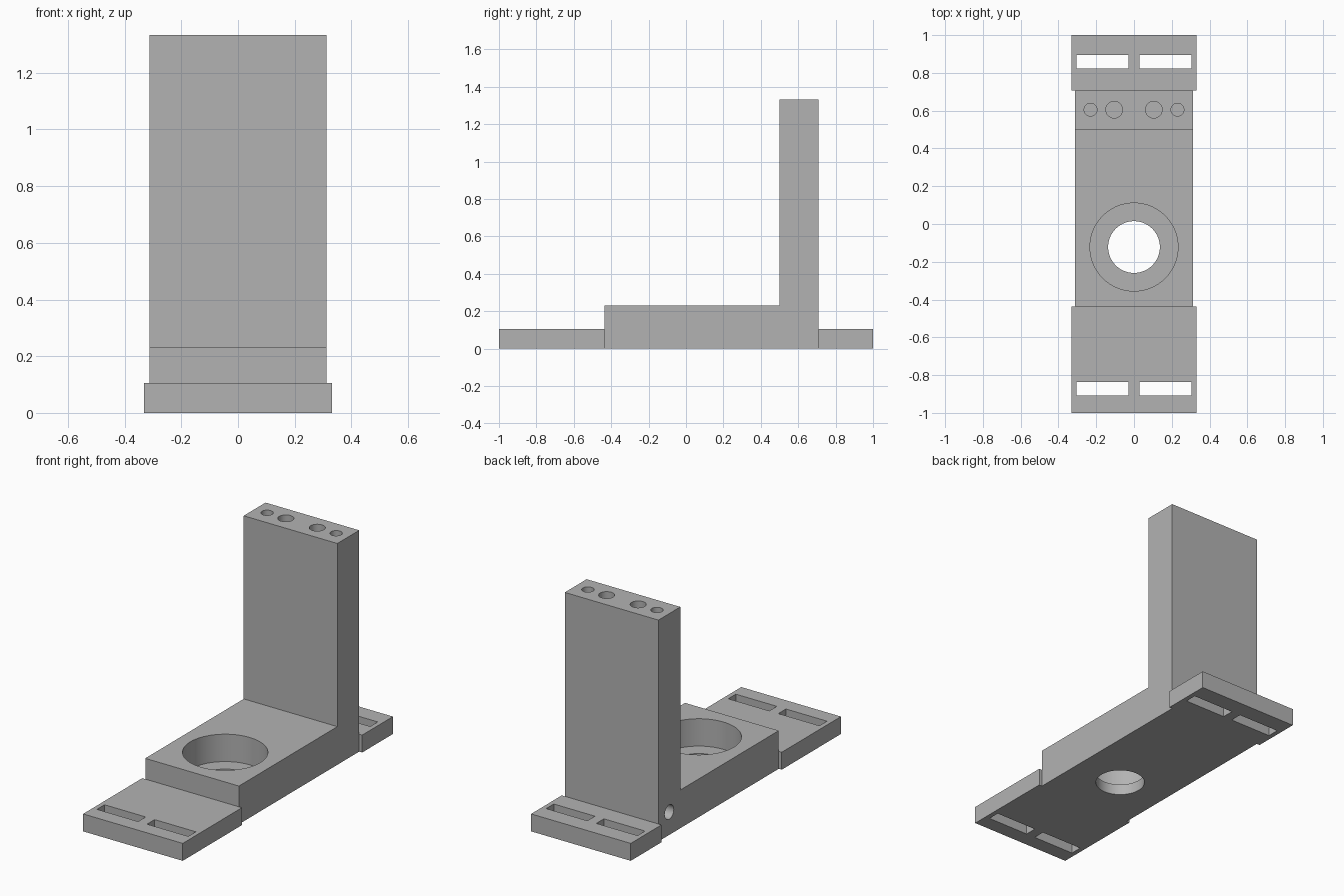
import bpy
import bmesh
import math
from mathutils import Matrix, Vector

cube = bpy.data.objects.get("Cube")
if cube:
    bpy.data.objects.remove(cube, do_unlink=True)

# Single grey material
grey = bpy.data.materials.new("plain grey")
grey.use_nodes = True
grey_value = (0.45, 0.45, 0.45, 1)
grey.diffuse_color = grey_value
bsdf = next(n for n in grey.node_tree.nodes if n.type == "BSDF_PRINCIPLED")
bsdf.inputs["Base Color"].default_value = grey_value


def finish(name, bm):
    bmesh.ops.recalc_face_normals(bm, faces=bm.faces)
    mesh = bpy.data.meshes.new(name)
    bm.to_mesh(mesh)
    bm.free()
    mesh.materials.append(grey)
    obj = bpy.data.objects.new(name, mesh)
    bpy.context.collection.objects.link(obj)
    return obj


def box(name, low, high):
    low, high = Vector(low), Vector(high)
    bm = bmesh.new()
    place = Matrix.Translation((low + high) / 2) @ Matrix.Diagonal((high - low).to_4d())
    bmesh.ops.create_cube(bm, size=1, matrix=place)
    return finish(name, bm)


def rod(name, start, end, radius, sides=48):
    start, end = Vector(start), Vector(end)
    axis = end - start
    turn = axis.to_track_quat("Z", "Y").to_matrix().to_4x4()
    bm = bmesh.new()
    bmesh.ops.create_cone(bm, cap_ends=True, segments=sides, radius1=radius, radius2=radius,
                          depth=axis.length, matrix=Matrix.Translation((start + end) / 2) @ turn)
    return finish(name, bm)


def cut(target, cutters):
    """Subtract every cutter, then remove it."""
    bpy.context.view_layer.objects.active = target
    for cutter in cutters:
        cutter.hide_render = True
        mod = target.modifiers.new("cut", "BOOLEAN")
        mod.operation = "DIFFERENCE"
        mod.solver = "EXACT"
        mod.object = cutter
        bpy.ops.object.modifier_apply(modifier=mod.name)
        bpy.data.objects.remove(cutter, do_unlink=True)


# Main bracket: L-shaped side profile extruded across the width
half_width = 0.312
front, step, back = -0.437, 0.5, 0.708
deck, top = 0.23, 1.333
profile = [(front, 0), (back, 0), (back, top), (step, top), (step, deck), (front, deck)]
bm = bmesh.new()
face = bm.faces.new([bm.verts.new((-half_width, y, z)) for y, z in profile])
side = bmesh.ops.extrude_face_region(bm, geom=[face])
bmesh.ops.translate(bm, vec=(2 * half_width, 0, 0),
                    verts=[g for g in side["geom"] if isinstance(g, bmesh.types.BMVert)])
bracket = finish("upright_bracket", bm)

# Stepped bore through the deck
bore_y, ledge = -0.122, 0.065
cutters = [rod("bore_cutter", (0, bore_y, ledge), (0, bore_y, 0.4), 0.233, 96),
           rod("through_cutter", (0, bore_y, -0.1), (0, bore_y, 0.2), 0.137, 96)]

# Blind holes in the top of the upright, and one low in its side
hole_y = 0.605
for sign in (-1, 1):
    for x, radius in ((0.105, 0.044), (0.23, 0.034)):
        cutters.append(rod("top_hole_cutter", (sign * x, hole_y, top - 0.4),
                           (sign * x, hole_y, top + 0.1), radius))
cutters.append(rod("side_hole_cutter", (-0.5, hole_y, 0.138), (0, hole_y, 0.138), 0.043))
cut(bracket, cutters)

# Mounting plates at both ends, each with a pair of slots
for name, y0, y1, slot_y in (("front_mounting_plate", -1, front, -0.872),
                             ("back_mounting_plate", back, 1, 0.86)):
    plate = box(name, (-0.332, y0, 0), (0.332, y1, 0.105))
    slots = []
    for x in (-0.167, 0.167):
        slots.append(box("slot_cutter", (x - 0.137, slot_y - 0.036, -0.1),
                         (x + 0.137, slot_y + 0.036, 0.2)))
    cut(plate, slots)

# Smooth the round bores, keep the edges sharp
bpy.ops.object.select_all(action="DESELECT")
bracket.select_set(True)
bpy.context.view_layer.objects.active = bracket
bpy.ops.object.shade_smooth_by_angle(angle=math.radians(30))
